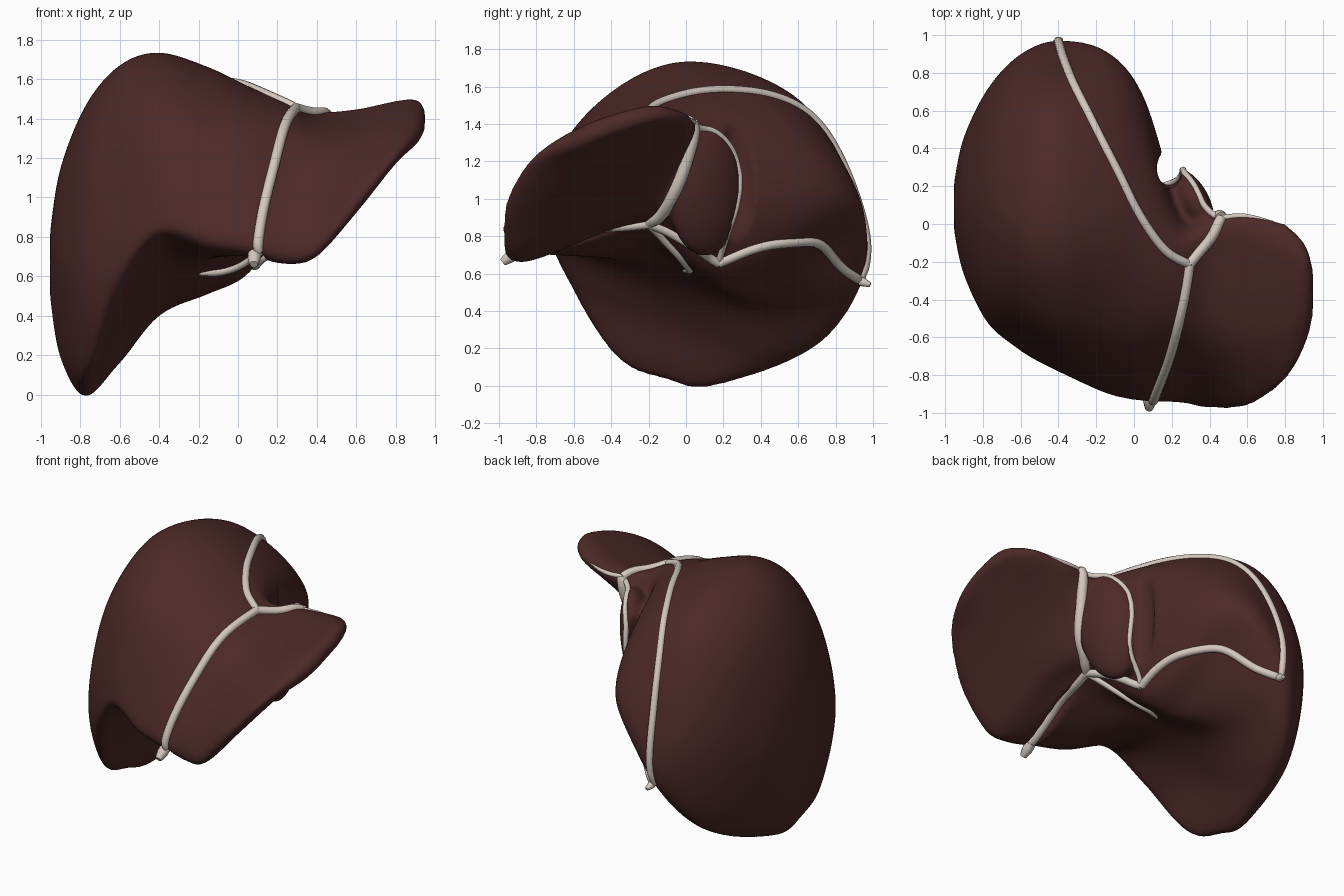
import bpy, bmesh
from mathutils import Vector
from mathutils.bvhtree import BVHTree

if "Cube" in bpy.data.objects:
    bpy.data.objects.remove(bpy.data.objects["Cube"])


def material(name, rgb):
    m = bpy.data.materials.new(name)
    m.diffuse_color = (*rgb, 1)
    m.use_nodes = True
    m.node_tree.nodes["Principled BSDF"].inputs["Base Color"].default_value = m.diffuse_color
    return m


TISSUE = material("liver_tissue", (0.072, 0.022, 0.02))
IVORY = material("ligament_ivory", (0.66, 0.58, 0.52))


def spline(pts, steps, closed=False):
    """Smooth path through the points (Catmull-Rom)."""
    n, out = len(pts), []
    pick = (lambda i: pts[i % n]) if closed else (lambda i: pts[max(0, min(n - 1, i))])
    for i in range(n if closed else n - 1):
        a, b, c, d = (pick(i + k) for k in (-1, 0, 1, 2))
        for s in range(steps):
            t = s / steps
            out.append(0.5 * (2 * b + (c - a) * t + (2 * a - 5 * b + 4 * c - d) * t * t
                              + (3 * b - a - 3 * c + d) * t ** 3))
    return out if closed else out + [pts[-1]]


# Cross-sections (x: y,z points running top, back, underside, front)
RIGHT = {
    -0.90: [(.08, 1.15), (.3, 1.05), (.46, .75), (.37, .4), (.15, .2), (0, .22), (-.16, .4), (-.27, .7), (-.13, 1.03)],
    -0.77: [(.05, 1.47), (.48, 1.31), (.72, .8), (.58, .24), (.15, .0), (-.1, .03), (-.37, .16), (-.53, .65), (-.35, 1.23)],
    -0.60: [(0, 1.67), (.6, 1.45), (.89, .85), (.79, .3), (.4, .16), (-.05, .33), (-.58, .52), (-.66, .8), (-.44, 1.4)],
    -0.40: [(0, 1.735), (.63, 1.51), (.95, .87), (.89, .52), (.45, .4), (-.1, .55), (-.68, .77), (-.77, .92), (-.51, 1.47)],
    -0.15: [(-.02, 1.66), (.56, 1.48), (.91, 1.02), (.76, .77), (.26, .51), (-.1, .66), (-.81, .72), (-.86, .91), (-.56, 1.41)],
    0.05: [(-.05, 1.565), (.4, 1.42), (.67, 1.1), (.56, .84), (.17, .61), (-.25, .77), (-.86, .7), (-.9, .88), (-.57, 1.38)],
}
LEFT = {
    0.25: [(-.17, 1.48), (0, 1.4), (.07, 1.1), (.04, .93), (-.06, .88), (-.33, .87), (-.87, .66), (-.91, .84), (-.56, 1.33)],
    0.40: [(-.12, 1.42), (.0, 1.42), (.05, 1.34), (-.02, 1.16), (-.2, 1.0), (-.5, .86), (-.9, .7), (-.95, .82), (-.6, 1.27)],
    0.60: [(-.15, 1.43), (0, 1.44), (.05, 1.39), (-.05, 1.28), (-.25, 1.16), (-.55, 1.02), (-.9, .92), (-.94, 1.02), (-.62, 1.29)],
    0.80: [(-.2, 1.48), (-.07, 1.48), (.0, 1.44), (-.06, 1.38), (-.25, 1.3), (-.5, 1.21), (-.76, 1.17), (-.82, 1.22), (-.56, 1.38)],
    0.91: [(-.25, 1.49), (-.16, 1.49), (-.11, 1.45), (-.16, 1.41), (-.3, 1.36), (-.45, 1.31), (-.58, 1.27), (-.63, 1.32), (-.47, 1.42)],
}


def end_section(sec, x, k):
    c = sum(sec, Vector()) / len(sec)
    return [Vector((x, c.y + (p.y - c.y) * k, c.z + (p.z - c.z) * k)) for p in sec]


secs = [[Vector((x, y, z)) for y, z in pts] for x, pts in {**RIGHT, **LEFT}.items()]
secs = [end_section(secs[0], -.953, .35)] + secs + [end_section(secs[-1], .95, .45)]

# Liver body: loft through the sections, plus the caudate lobe
rails = [spline(list(col), 8) for col in zip(*secs)]
rings = [spline([r[i] for r in rails], 8, True) for i in range(len(rails[0]))]
bm = bmesh.new()
vr = [[bm.verts.new(p) for p in ring] for ring in rings]
for a, b in zip(vr, vr[1:]):
    for i in range(len(a)):
        j = (i + 1) % len(a)
        bm.faces.new((a[i], a[j], b[j], b[i]))
bm.faces.new(vr[0])
bm.faces.new(vr[-1])
caudate = bmesh.ops.create_uvsphere(bm, u_segments=32, v_segments=20, radius=1)["verts"]
for v in caudate:
    x, y, z = v.co
    v.co = (.28 + .12 * x - .06 * y + .06 * z, .1 + .2 * y, 1.04 + .35 * z)
bmesh.ops.recalc_face_normals(bm, faces=bm.faces)
me = bpy.data.meshes.new("liver_body")
bm.to_mesh(me)
bm.free()
liver = bpy.data.objects.new("liver_body", me)
bpy.context.collection.objects.link(liver)


def remesh(size):
    m = liver.modifiers.new("remesh", "REMESH")
    m.mode, m.voxel_size = "VOXEL", size


def carve(name, loc, size, rot=(0, 0, 0)):
    """Hidden ellipsoid that hollows a groove."""
    bpy.ops.mesh.primitive_uv_sphere_add(segments=32, ring_count=24, location=loc, rotation=rot)
    ob = bpy.context.object
    ob.name, ob.scale, ob.hide_render = name, size, True
    m = liver.modifiers.new(name, "BOOLEAN")
    m.operation, m.object = "DIFFERENCE", ob
    return ob


# Groove for the great vein, and the fissure of the round ligament
remesh(.02)
cutters = [carve("vein_groove_cutter", (.18, .28, 1.08), (.075, .1, .45)),
           carve("round_fissure_cutter", (.15, -.6, .74), (.035, .42, .09), (.2, 0, -.15))]
remesh(.016)
sm = liver.modifiers.new("smooth", "SMOOTH")
sm.factor, sm.iterations = .5, 8
bpy.context.view_layer.update()
baked = bpy.data.meshes.new_from_object(liver.evaluated_get(bpy.context.evaluated_depsgraph_get()))
liver.modifiers.clear()
liver.data = baked
baked.materials.clear()
baked.materials.append(TISSUE)
baked.shade_smooth()
for c in cutters:
    bpy.data.objects.remove(c)
surface = BVHTree.FromPolygons([v.co for v in baked.vertices], [p.vertices[:] for p in baked.polygons])


def ligament(name, pts, r=.022, end=.7, hug=True):
    """Rounded band following the liver surface, narrowing at its ends."""
    path = spline([Vector(p) for p in pts], 8)
    if hug:
        path = [surface.find_nearest(p)[0] for p in path]
        for _ in range(3):
            path[1:-1] = [(a + 2 * b + c) / 4 for a, b, c in zip(path, path[1:], path[2:])]
    cu = bpy.data.curves.new(name, "CURVE")
    cu.dimensions, cu.bevel_depth, cu.bevel_resolution, cu.use_fill_caps = "3D", r, 3, True
    sp = cu.splines.new("POLY")
    sp.points.add(len(path) - 1)
    for i, (q, p) in enumerate(zip(sp.points, path)):
        q.co = (*p, 1)
        q.radius = min(1, end + .1 * (len(path) - 1 - i))
    tmp = bpy.data.objects.new("tmp", cu)
    bpy.context.collection.objects.link(tmp)
    mesh = bpy.data.meshes.new_from_object(tmp.evaluated_get(bpy.context.evaluated_depsgraph_get()))
    bpy.data.objects.remove(tmp)
    ob = bpy.data.objects.new(name, mesh)
    bpy.context.collection.objects.link(ob)
    mesh.materials.clear()
    mesh.materials.append(IVORY)
    mesh.shade_smooth()


# Ligaments over the dome, front, back and underside
top = (.31, -.22, 1.48)
apex = (.46, .04, 1.42)
porta = (.2, -.2, .89)
tail = (-.4, .97, .54)
ligament("coronary_ligament", [top, (.18, -.15, 1.53), (.05, .02, 1.57), (-.05, .2, 1.58), (-.2, .5, 1.54),
                               (-.31, .75, 1.4), (-.38, .92, 1.1), (-.4, .97, .8), tail], .024)
ligament("falciform_ligament", [top, (.24, -.5, 1.37), (.18, -.72, 1.15), (.12, -.92, .9), (.09, -.96, .68)], .027)
ligament("left_coronary_ligament", [top, (.4, -.1, 1.46), apex], .028, 1)
ligament("left_triangular_ligament", [apex, (.58, .06, 1.42), (.72, .05, 1.44)], .014, .2)
ligament("venous_fissure_ligament", [apex, (.42, .0, 1.2), (.34, -.08, .98), porta], .034)
ligament("caudate_margin_ligament", [apex, (.36, .14, 1.38), (.27, .28, 1.22), (.25, .31, 1.08), (.22, .27, .88), (.12, .18, .65)], .017, 1)
ligament("lower_coronary_ligament", [(.12, .18, .63), (.08, .33, .72), (0, .5, .78), (-.12, .7, .77), (-.28, .84, .62), tail], .026)
ligament("round_ligament", [porta, (.17, -.45, .84), (.13, -.7, .77), (.09, -.95, .68)], .026)
ligament("portal_band_front", [porta, (.12, -.1, .75), (.02, 0, .69), (-.1, .04, .65), (-.22, .02, .68)], .022, .4)
ligament("portal_band_back", [porta, (.2, -.08, .8), (.17, .06, .7), (.12, .18, .63)], .026, 1)
# Free ends of the round and coronary ligaments
ligament("round_ligament_tip", [(.085, -.9, .72), (.08, -.98, .66)], .034, .6, False)
ligament("coronary_ligament_tip", [(-.4, .93, .56), (-.39, .985, .54)], .024, .5, False)
